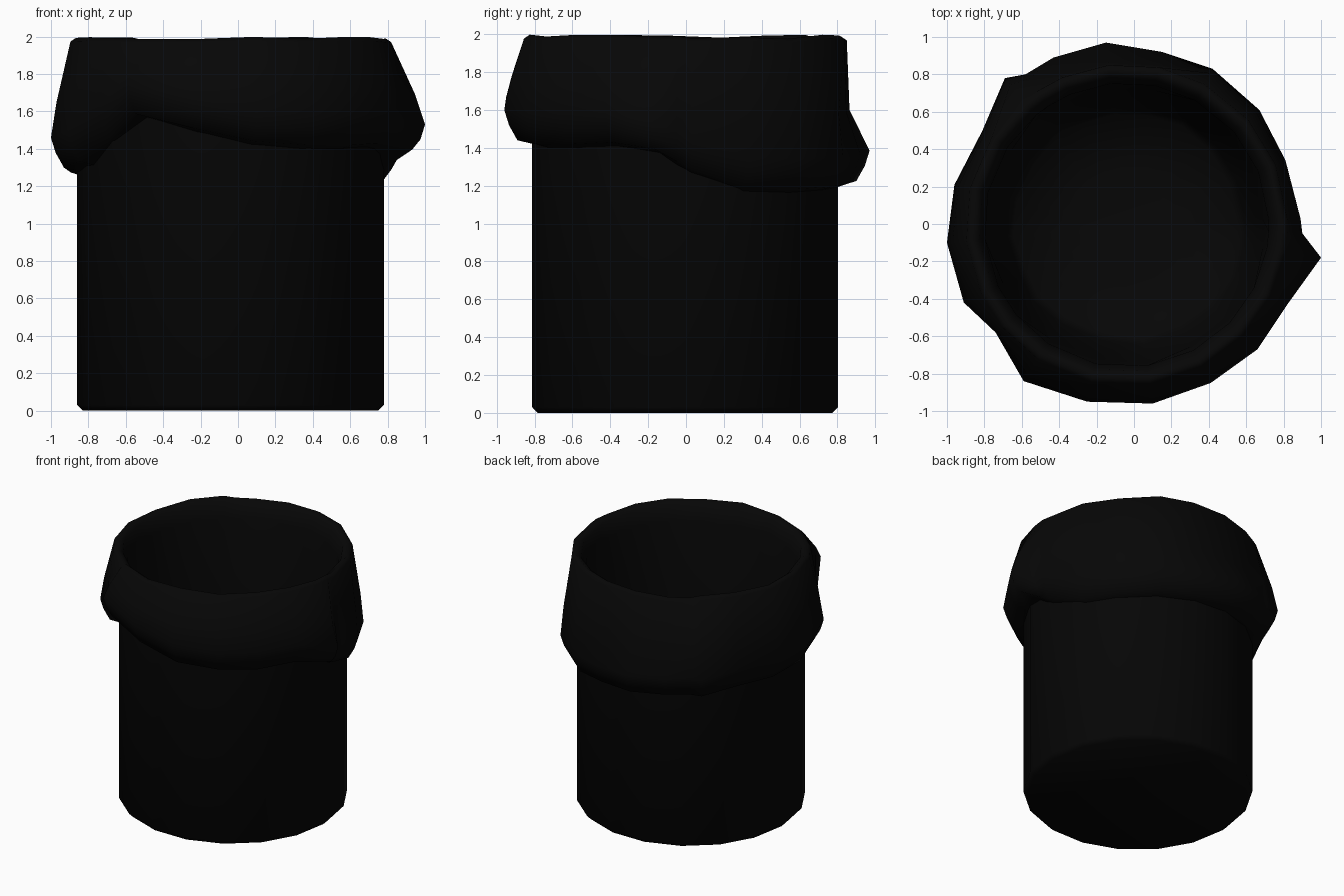
import bpy, bmesh, math, random

if "Cube" in bpy.data.objects:
    bpy.data.objects.remove(bpy.data.objects["Cube"])

random.seed(4)
CX, CY = -0.04, -0.005


def material(name, rgb):
    m = bpy.data.materials.new(name)
    m.diffuse_color = (*rgb, 1)
    m.use_nodes = True
    m.node_tree.nodes["Principled BSDF"].inputs["Base Color"].default_value = m.diffuse_color
    return m


def loft(name, rings, mat, angle, cap_start=True):
    """Skin a stack of closed rings and cap the ends."""
    bm = bmesh.new()
    loops = [[bm.verts.new(p) for p in ring] for ring in rings]
    n = len(loops[0])
    for a, b in zip(loops, loops[1:]):
        for i in range(n):
            j = (i + 1) % n
            bm.faces.new((a[i], a[j], b[j], b[i]))
    cap = bm.faces.new(loops[0][::-1])
    bm.faces.new(loops[-1])
    bmesh.ops.recalc_face_normals(bm, faces=bm.faces)
    if not cap_start:
        bmesh.ops.delete(bm, geom=[cap], context='FACES_ONLY')
    mesh = bpy.data.meshes.new(name)
    bm.to_mesh(mesh)
    bm.free()
    ob = bpy.data.objects.new(name, mesh)
    bpy.context.collection.objects.link(ob)
    mesh.materials.append(mat)
    bpy.ops.object.select_all(action='DESELECT')
    ob.select_set(True)
    bpy.context.view_layer.objects.active = ob
    bpy.ops.object.shade_smooth_by_angle(angle=math.radians(angle))
    return ob


bin_black = material("bin black", (0.0018, 0.0018, 0.0018))
bag_black = material("bag black", (0.002, 0.002, 0.002))

# Bin: chamfered foot, straight wall, hollow inside
bin_profile = [(0.79, 0), (0.82, 0.03), (0.82, 1.9), (0.79, 1.9), (0.79, 0.06)]
SIDES = 18
loft("bin", [[(CX + r * math.cos(2 * math.pi * i / SIDES),
               CY + r * math.sin(2 * math.pi * i / SIDES), z) for i in range(SIDES)]
             for r, z in bin_profile], bin_black, 50)

# Bag: widest outline seen from above
outline = [(.89, .03), (.81, .34), (.67, .61), (.42, .83), (.15, .92), (-.15, .97),
           (-.43, .89), (-.58, .80), (-.69, .78), (-.81, .50), (-.96, .21), (-1, -.10),
           (-.91, -.42), (-.74, -.58), (-.59, -.84), (-.25, -.95), (.10, -.96),
           (.41, -.85), (.66, -.67), (.82, -.43), (1, -.18), (.90, -.05)]
# Height of the hanging hem by direction (degrees from +x)
hem = [(0, 1.28), (22, 1.17), (45, 1.16), (90, 1.2), (112, 1.22), (135, 1.24), (157, 1.24),
       (180, 1.27), (205, 1.31), (225, 1.48), (236, 1.57), (250, 1.52), (272, 1.43),
       (292, 1.40), (320, 1.40), (346, 1.42), (360, 1.28)]


def hem_height(deg):
    for (a, za), (b, zb) in zip(hem, hem[1:]):
        if a <= deg <= b:
            return za + (zb - za) * (deg - a) / (b - a)


columns = []
for x, y in outline:
    dx, dy = x - CX, y - CY
    wide = math.hypot(dx, dy)
    t = math.atan2(dy, dx)
    low = hem_height(math.degrees(t) % 360)
    bulge = low + 0.18
    if x > 0.95:
        bulge = 1.53
    # the back hangs straight, the other sides flare out evenly
    flare = 0.12 if y > 0.86 else 0.72
    shoulder = bulge + 0.36 * (1.98 - bulge)
    top = random.uniform(1.975, 2.0)
    fold = random.uniform(-0.012, 0.012)
    prof = [(0.81, low), (wide - 0.07, low + 0.02), (wide - 0.025, bulge - 0.08),
            (wide, bulge), (0.86 + (wide - 0.86) * flare, shoulder),
            (0.86, top - 0.02), (0.83, top), (0.79, top - 0.03), (0.76, 1.85),
            (0.74 + fold, 1.3), (0.70 + fold, 0.7), (0.64 + fold, 0.25),
            (0.60 + fold, 0.15), (0.25, 0.13)]
    columns.append([(CX + r * math.cos(t), CY + r * math.sin(t), z) for r, z in prof])

# The lower end stays open, so the bag is a sheet hung over the bin
loft("bin_bag", list(zip(*columns)), bag_black, 80, cap_start=False)
